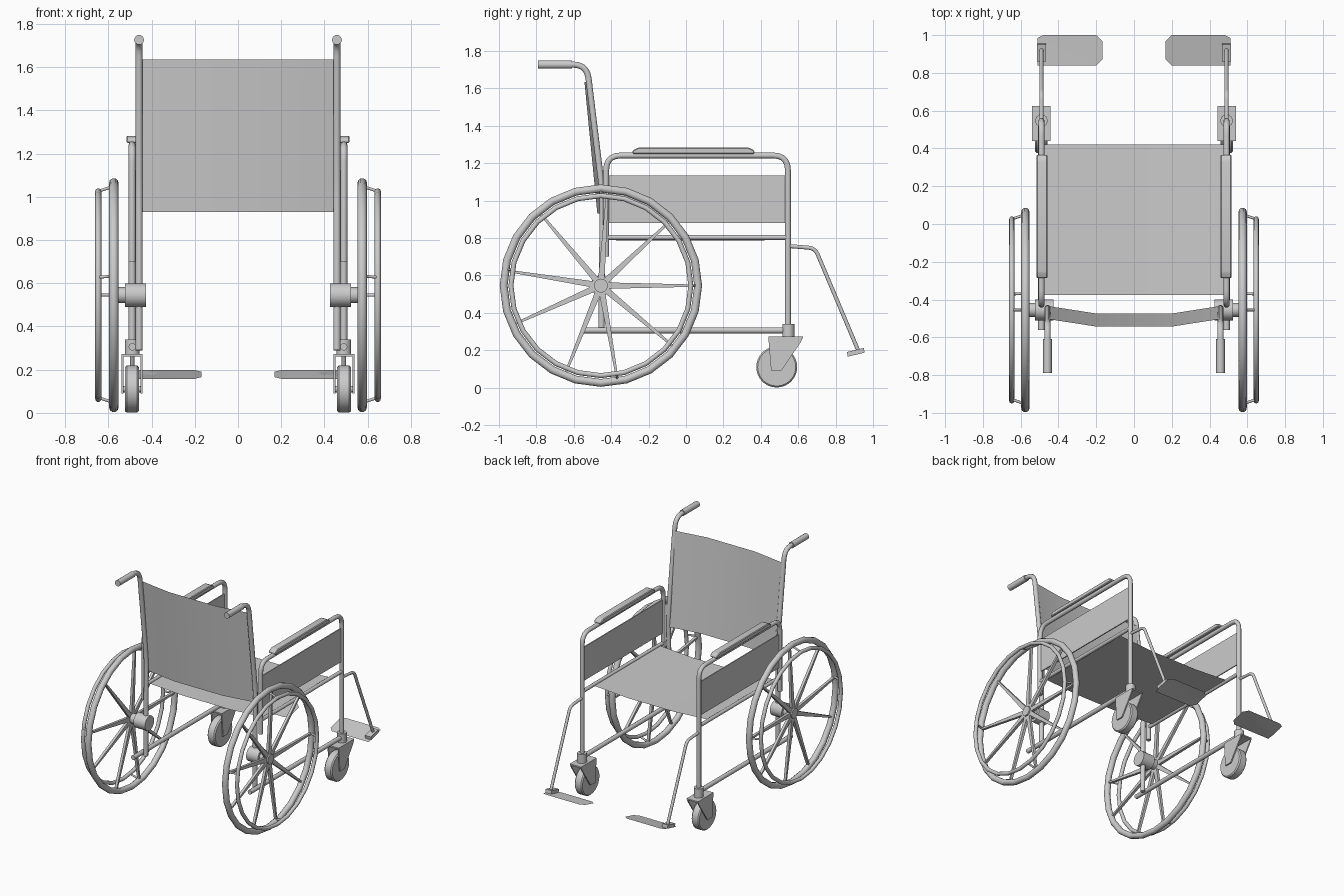
import bpy, bmesh
from math import sin, cos, pi, radians
from mathutils import Vector

if "Cube" in bpy.data.objects:
    bpy.data.objects.remove(bpy.data.objects["Cube"])

HUB = Vector((0, -0.455, 0.545))


def link(name, data, angle=35):
    ob = bpy.data.objects.new(name, data)
    bpy.context.collection.objects.link(ob)
    return ob


def finish(name, bm, mirror=True):
    if mirror:
        geom = bmesh.ops.duplicate(bm, geom=bm.verts[:] + bm.edges[:] + bm.faces[:])["geom"]
        for v in geom:
            if isinstance(v, bmesh.types.BMVert):
                v.co.x *= -1
    bmesh.ops.recalc_face_normals(bm, faces=bm.faces[:])
    me = bpy.data.meshes.new(name)
    bm.to_mesh(me)
    bm.free()
    ob = link(name, me)
    bpy.ops.object.select_all(action='DESELECT')
    ob.select_set(True)
    bpy.context.view_layer.objects.active = ob
    bpy.ops.object.shade_smooth_by_angle(angle=radians(31))
    return ob


def rounded(pts, rad, n=5):
    """Replace each inner corner of a path by a small arc."""
    pts = [Vector(p) for p in pts]
    out = [pts[0]]
    for a, b, c in zip(pts, pts[1:], pts[2:]):
        p, q = b + (a - b).normalized() * rad, b + (c - b).normalized() * rad
        for i in range(n + 1):
            t = i / n
            out.append(p * (1 - t) ** 2 + b * 2 * t * (1 - t) + q * t * t)
    return out + [pts[-1]]


def tube(name, paths, r, cyclic=False):
    """Round tubes along paths on the right side, mirrored to the left."""
    cu = bpy.data.curves.new(name, 'CURVE')
    cu.dimensions = '3D'
    cu.bevel_depth = r
    cu.bevel_resolution = 3
    cu.use_fill_caps = True
    for path in paths:
        for s in (1, -1):
            sp = cu.splines.new('POLY')
            sp.points.add(len(path) - 1)
            for pt, p in zip(sp.points, path):
                pt.co = (p[0] * s, p[1], p[2], 1)
            sp.use_cyclic_u = cyclic
    return link(name, cu)


def prism(name, polys, mirror=True, bevel=0):
    """Extrude y-z outlines between two x values: (outline, x0, x1)."""
    bm = bmesh.new()
    for outline, x0, x1 in polys:
        f = bm.faces.new([bm.verts.new((x0, y, z)) for y, z in outline])
        top = bmesh.ops.extrude_face_region(bm, geom=[f])["geom"]
        for v in top:
            if isinstance(v, bmesh.types.BMVert):
                v.co.x = x1
    if bevel:
        bmesh.ops.bevel(bm, geom=bm.edges[:], offset=bevel, segments=1, affect='EDGES')
    return finish(name, bm, mirror)


def disc(y, z, r, n=24):
    return [(y + r * cos(2 * pi * i / n), z + r * sin(2 * pi * i / n)) for i in range(n)]


def polar(x, r, deg):
    a = radians(deg)
    return Vector((x, HUB.y + r * cos(a), HUB.z + r * sin(a)))


def sheet(name, bow, a, b, t):
    """Thin cloth sheet: bow lists (x, offset vector) between edges a and b."""
    bm = bmesh.new()
    rows = [[bm.verts.new(Vector((x, 0, 0)) + Vector(e) + Vector(o)) for e in (a, b)] for x, o in bow]
    for p, q in zip(rows, rows[1:]):
        bm.faces.new((p[0], p[1], q[1], q[0]))
    bmesh.ops.solidify(bm, geom=bm.faces[:], thickness=t)
    return finish(name, bm, False)


# Large wheels, hand rims and the pins between them
tube("rear_tire", [[polar(0.575, 0.52, i * 15) for i in range(24)]], 0.022, True)
tube("hand_rim", [[polar(0.647, 0.481, i * 15) for i in range(24)]], 0.014, True)
tube("rim_pins", [[polar(0.575, 0.505, a), polar(0.647, 0.481, a)]
                  for a in (0, 90, 170, 280)], 0.007)

# Tapered spokes
spokes = []
for a in (0, 43, 86, 130, 171, 204, 248, 280, 320):
    u = Vector((cos(radians(a)), sin(radians(a))))
    n = Vector((-u.y, u.x))
    c = Vector((HUB.y, HUB.z))
    pts = [c + u * 0.03 + n * 0.017, c + u * 0.505 + n * 0.006,
           c + u * 0.505 - n * 0.006, c + u * 0.03 - n * 0.017]
    spokes.append(([tuple(p) for p in pts], 0.565, 0.585))
prism("wheel_spokes", spokes)

# Hubs
prism("wheel_hub", [(disc(HUB.y, HUB.z, 0.055), 0.425, 0.523),
                    (disc(HUB.y, HUB.z, 0.037), 0.523, 0.595)])

# Back posts with push handles
tube("back_post", [rounded([(0.458, -0.62, 1.727), (0.458, -0.53, 1.727),
                            (0.458, -0.445, 1.03), (0.458, -0.452, 0.29)], 0.075)], 0.017)
tube("handle_grip", [[(0.458, -0.79, 1.727), (0.458, -0.61, 1.727)]], 0.023)

# Side frames: arm loop, seat rail, lower rail
tube("arm_frame", [rounded([(0.49, -0.427, 0.70), (0.49, -0.427, 1.241),
                            (0.49, 0.545, 1.241), (0.49, 0.545, 0.30)], 0.08)], 0.0165)
tube("seat_rail", [[(0.49, -0.43, 0.803), (0.49, 0.545, 0.803)]], 0.014)
tube("lower_rail", [[(0.49, -0.56, 0.306), (0.49, 0.55, 0.306)]], 0.017)

# Side panels and arm pads
prism("side_panel", [([(-0.42, 0.88), (0.535, 0.88), (0.535, 1.135), (-0.42, 1.135)], 0.486, 0.494)])
prism("arm_pad", [([(-0.285, 1.25), (0.365, 1.25), (0.365, 1.268), (0.335, 1.283),
                    (-0.255, 1.283), (-0.285, 1.268)], 0.457, 0.517)], bevel=0.005)

# Cloth seat and backrest, each hung with a flat middle
sheet("seat", [(-0.49, (0, 0, 0.018)), (-0.2, (0, 0, 0)), (0.2, (0, 0, 0)), (0.49, (0, 0, 0.018))],
      (0, -0.375, 0.785), (0, 0.42, 0.785), 0.006)
sheet("backrest", [(-0.458, (0, 0.04, 0)), (-0.2, (0, 0, 0)), (0.2, (0, 0, 0)), (0.458, (0, 0.04, 0))],
      (0, -0.474, 0.93), (0, -0.543, 1.635), 0.008)

# Casters
prism("caster_wheel", [(disc(0.485, 0.11, 0.11), 0.459, 0.523)], bevel=0.008)
fork = [(0.44, 0.27), (0.625, 0.27), (0.615, 0.245), (0.51, 0.09), (0.455, 0.09)]
plate = [(0.44, 0.262), (0.625, 0.262), (0.625, 0.272), (0.44, 0.272)]
prism("caster_fork", [(fork, 0.443, 0.452), (fork, 0.53, 0.539), (plate, 0.443, 0.539),
                      (disc(0.485, 0.11, 0.015, 12), 0.445, 0.537)])
tube("caster_stem", [[(0.49, 0.547, 0.27), (0.49, 0.547, 0.34)]], 0.034)

# Footrest hangers
tube("footrest_hanger", [rounded([(0.49, 0.545, 0.757), (0.49, 0.69, 0.745),
                                  (0.49, 0.92, 0.20)], 0.035)], 0.011)

# Foot plates, clipped corners, tilted up toward the toes
bm = bmesh.new()
outline = [(0.20, 0.84), (0.51, 0.84), (0.51, 0.985), (0.48, 1.0),
           (0.20, 1.0), (0.168, 0.97), (0.168, 0.87)]
f = bm.faces.new([bm.verts.new((x, y, 0.158 + (y - 0.84) * 0.25)) for x, y in outline])
bmesh.ops.solidify(bm, geom=[f], thickness=0.012)
finish("foot_plate", bm)
prism("foot_plate_bracket", [([(0.865, 0.165), (0.955, 0.187), (0.95, 0.212), (0.86, 0.19)], 0.465, 0.513)])
